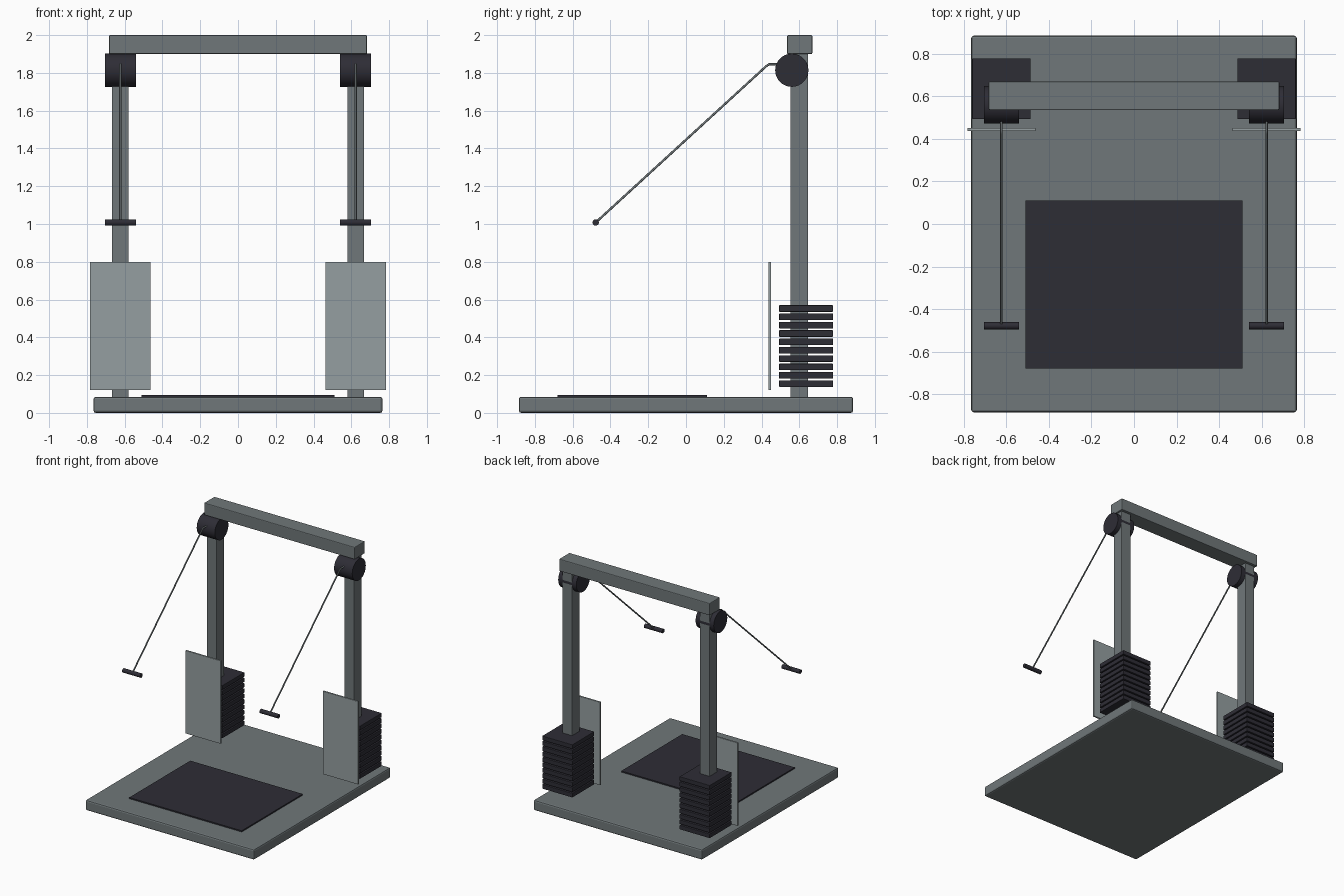
import bpy, math
from mathutils import Vector

if "Cube" in bpy.data.objects:
    bpy.data.objects.remove(bpy.data.objects["Cube"])


def colour(name, rgb):
    m = bpy.data.materials.new(name)
    m.diffuse_color = (*rgb, 1)
    m.use_nodes = True
    m.node_tree.nodes["Principled BSDF"].inputs["Base Color"].default_value = m.diffuse_color
    return m


FRAME = colour("frame grey", (0.16, 0.185, 0.192))
SHIELD = colour("light grey", (0.30, 0.345, 0.355))
DARK = colour("charcoal", (0.027, 0.026, 0.036))


def box(name, lo, hi, mat, bevel=0.0):
    """Box between two corners, with optional rounded edges."""
    lo, hi = Vector(lo), Vector(hi)
    bpy.ops.mesh.primitive_cube_add(size=1, location=(lo + hi) / 2)
    ob = bpy.context.object
    ob.name = name
    ob.scale = hi - lo
    bpy.ops.object.transform_apply(location=False, rotation=False, scale=True)
    ob.data.materials.append(mat)
    if bevel:
        mod = ob.modifiers.new("bevel", 'BEVEL')
        mod.width = bevel
        mod.segments = 2
    return ob


def roller(name, centre, radius, length, mat, sides):
    """Cylinder lying along x."""
    bpy.ops.mesh.primitive_cylinder_add(vertices=sides, radius=radius, depth=length,
                                        location=centre, rotation=(0, math.pi / 2, 0))
    ob = bpy.context.object
    ob.name = name
    ob.data.materials.append(mat)
    bpy.ops.object.shade_smooth_by_angle()
    return ob


def cable(name, points, radius, mat):
    """Round tube along straight segments."""
    cu = bpy.data.curves.new(name, 'CURVE')
    cu.dimensions = '3D'
    cu.bevel_depth = radius
    cu.bevel_resolution = 2
    cu.use_fill_caps = True
    sp = cu.splines.new('POLY')
    sp.points.add(len(points) - 1)
    for p, co in zip(sp.points, points):
        p.co = (*co, 1)
    cu.materials.append(mat)
    ob = bpy.data.objects.new(name, cu)
    bpy.context.collection.objects.link(ob)
    return ob


# Platform, floor mat and top beam
box("platform", (-0.765, -0.885, 0), (0.765, 0.885, 0.085), FRAME, 0.012)
box("floor_mat", (-0.51, -0.68, 0.083), (0.51, 0.11, 0.095), DARK)
box("top_beam", (-0.683, 0.535, 1.9), (0.683, 0.669, 2.0), FRAME, 0.006)

# Everything else repeats on both sides
for side, sx in (("left", -1), ("right", 1)):
    x = sx * 0.623
    box(f"{side}_upright", (x - 0.044, 0.552, 0.08), (x + 0.044, 0.647, 1.905), FRAME, 0.003)

    # Weight stack
    for i in range(10):
        z = 0.155 + i * 0.0442
        box(f"{side}_weight_{i + 1}", (x - 0.137, 0.493, z - 0.0175),
            (x + 0.137, 0.778, z + 0.0175), DARK, 0.003)

    # Guard panel in front of the stack
    box(f"{side}_guard", (x - 0.16, 0.437, 0.12), (x + 0.16, 0.451, 0.8), SHIELD, 0.002)

    # Pulley, cable and pull handle
    roller(f"{side}_pulley", (x, 0.56, 1.814), 0.088, 0.164, DARK, 32)
    cable(f"{side}_cable", [(x, 0.56, 1.846), (x, 0.44, 1.846), (x, 0.425, 1.836),
                            (x, -0.478, 1.008)], 0.006, FRAME)
    roller(f"{side}_handle", (x, -0.478, 1.008), 0.017, 0.164, DARK, 16)
